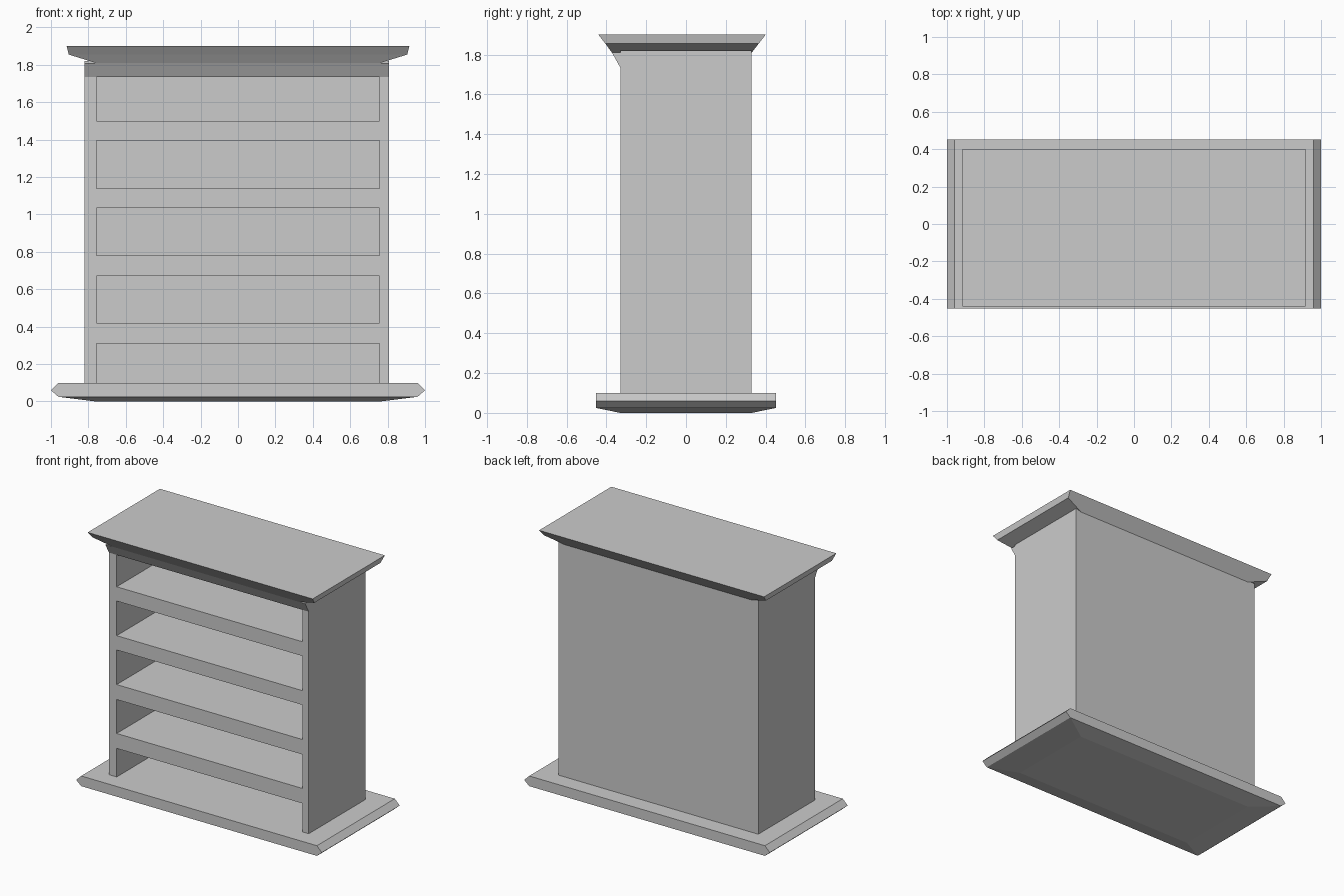
import bpy, bmesh

if "Cube" in bpy.data.objects:
    bpy.data.objects.remove(bpy.data.objects["Cube"])


def loft(name, rings):
    """Stack of rectangles (x0, x1, y0, y1, z), skinned and capped."""
    bm = bmesh.new()
    loops = []
    for x0, x1, y0, y1, z in rings:
        loops.append([bm.verts.new((x, y, z)) for x, y in
                      ((x0, y0), (x1, y0), (x1, y1), (x0, y1))])
    for a, b in zip(loops, loops[1:]):
        for i in range(4):
            j = (i + 1) % 4
            bm.faces.new((a[i], a[j], b[j], b[i]))
    bm.faces.new(loops[0][::-1])
    bm.faces.new(loops[-1])
    return finish(name, bm)


def box(name, x0, x1, y0, y1, z0, z1):
    return loft(name, [(x0, x1, y0, y1, z0), (x0, x1, y0, y1, z1)])


def extrude_x(name, profile, x0, x1):
    """Extrude a (y, z) profile along x."""
    bm = bmesh.new()
    face = bm.faces.new([bm.verts.new((x0, y, z)) for y, z in profile])
    new = bmesh.ops.extrude_face_region(bm, geom=[face])["geom"]
    bmesh.ops.translate(bm, vec=(x1 - x0, 0, 0),
                        verts=[v for v in new if isinstance(v, bmesh.types.BMVert)])
    return finish(name, bm)


def finish(name, bm):
    bmesh.ops.recalc_face_normals(bm, faces=bm.faces)
    mesh = bpy.data.meshes.new(name)
    bm.to_mesh(mesh)
    bm.free()
    obj = bpy.data.objects.new(name, mesh)
    bpy.context.collection.objects.link(obj)
    return obj


LEFT, RIGHT, INNER = -0.82, 0.807, 0.757
FRONT, BACK = -0.33, 0.33
PANEL = 0.31

# Plinth with pointed ends and a shallow tapered underside
loft("plinth", [(-0.76, 0.76, -0.33, 0.33, 0.0),
                (-0.96, 0.96, -0.453, 0.453, 0.025),
                (-1.0, 1.0, -0.453, 0.453, 0.06),
                (-0.96, 0.96, -0.453, 0.453, 0.10)])

# Side walls and back panel
box("left_side", LEFT, -INNER, FRONT, BACK, 0.10, 1.82)
box("right_side", INNER, RIGHT, FRONT, BACK, 0.10, 1.82)
box("back_panel", -INNER, INNER, PANEL, BACK, 0.10, 1.81)

# Shelves, flush with the front of the sides
for i, (z0, z1) in enumerate([(0.31, 0.42), (0.67, 0.78),
                              (1.035, 1.14), (1.395, 1.50)]):
    box(f"shelf_{i + 1}", -INNER, INNER, FRONT, PANEL, z0, z1)

# Ceiling of the top compartment
box("ceiling", -INNER, INNER, FRONT, PANEL, 1.735, 1.81)

# Sloped moulding under the front of the cornice
extrude_x("front_moulding", [(-0.33, 1.735), (-0.33, 1.81), (-0.372, 1.81)],
          LEFT, RIGHT)

# Flared cornice top
loft("cornice", [(-0.76, 0.76, -0.372, 0.33, 1.81),
                 (-0.905, 0.905, -0.405, 0.365, 1.855),
                 (-0.916, 0.916, -0.44, 0.40, 1.90)])
